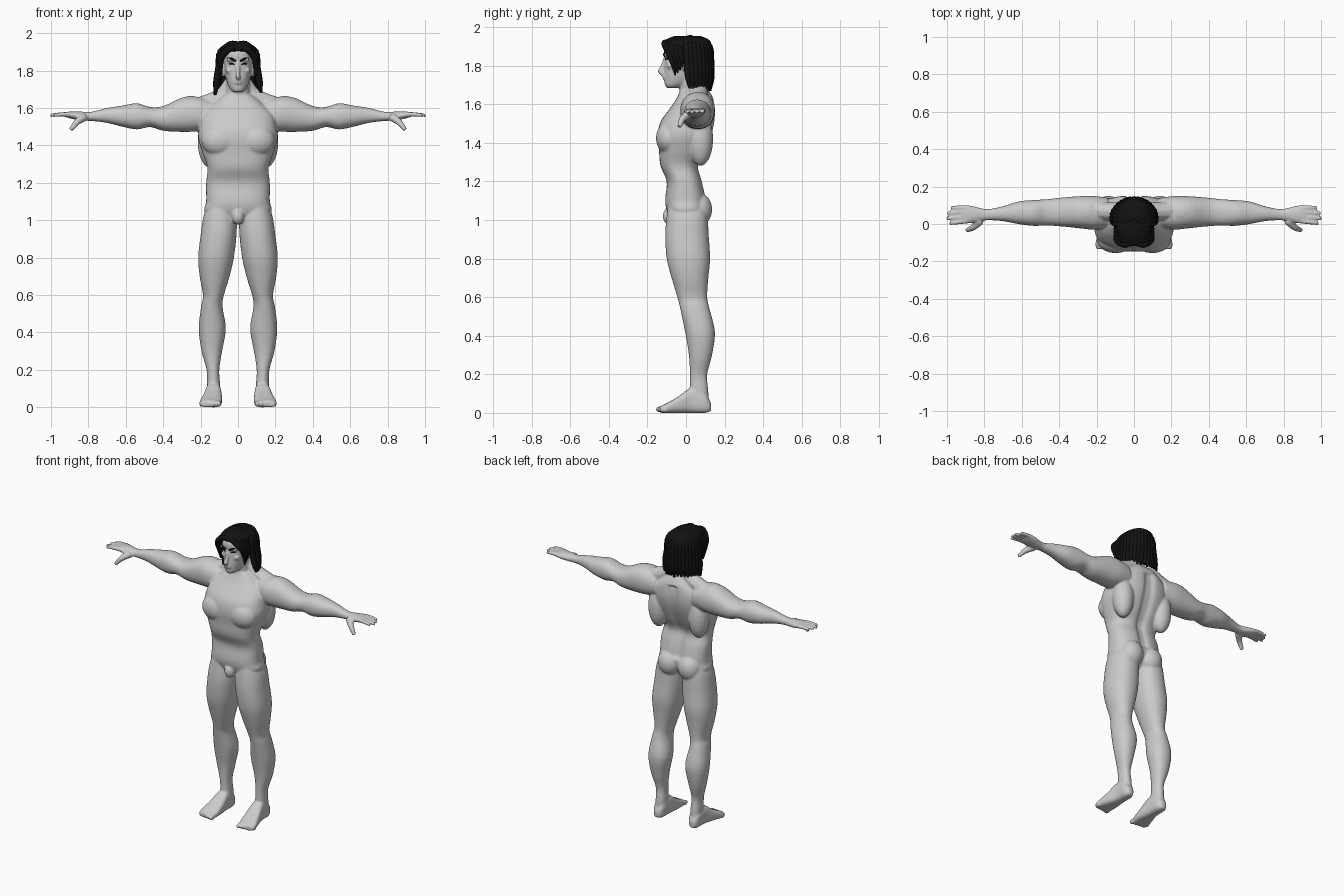
import bpy, bmesh, math, random
from mathutils import Vector, Matrix
from mathutils.bvhtree import BVHTree

random.seed(4)
if "Cube" in bpy.data.objects:
    bpy.data.objects.remove(bpy.data.objects["Cube"])


def make_material(name, colour):
    mat = bpy.data.materials.new(name)
    mat.use_nodes = True
    mat.diffuse_color = colour
    mat.node_tree.nodes["Principled BSDF"].inputs["Base Color"].default_value = colour
    return mat


skin = make_material("grey skin", (0.6, 0.6, 0.6, 1))
black = make_material("black hair", (0.006, 0.006, 0.006, 1))


def spline(rows, steps=4):
    """Smooth interpolation through rows of numbers."""
    out = []
    for i in range(len(rows) - 1):
        p0, p1 = rows[max(i - 1, 0)], rows[i]
        p2, p3 = rows[i + 1], rows[min(i + 2, len(rows) - 1)]
        for k in range(steps):
            t = k / steps
            out.append([b + 0.5 * t * (c - a + t * (2 * a - 5 * b + 4 * c - d
                        + t * (3 * (b - c) + d - a)))
                        for a, b, c, d in zip(p0, p1, p2, p3)])
    return out + [list(rows[-1])]


def skin_rings(bm, rings):
    rings = [[bm.verts.new(p) for p in ring] for ring in rings]
    n = len(rings[0])
    for r, s in zip(rings, rings[1:]):
        for i in range(n):
            j = (i + 1) % n
            bm.faces.new((r[i], r[j], s[j], s[i]))
    bm.faces.new(rings[0])
    bm.faces.new(rings[-1])


def loft(bm, rows, place, power=2.4, n=32):
    """Rows are (position, a low, a high, b low, b high)."""
    rings = []
    for t, a0, a1, b0, b1 in spline(rows):
        ring = []
        for i in range(n):
            ang = math.tau * (i + 0.5) / n
            c, s = math.cos(ang), math.sin(ang)
            c = math.copysign(abs(c) ** (2 / power), c)
            s = math.copysign(abs(s) ** (2 / power), s)
            ring.append(place((a0 + a1 + (a1 - a0) * c) / 2, (b0 + b1 + (b1 - b0) * s) / 2, t))
        rings.append(ring)
    skin_rings(bm, rings)


def tube(bm, points, radii, n=10):
    path = spline([(*p, r) for p, r in zip(points, radii)])
    pos = [Vector(p[:3]) for p in path]
    side, rings = None, []
    for i, p in enumerate(pos):
        tan = (pos[min(i + 1, len(pos) - 1)] - pos[max(i - 1, 0)]).normalized()
        side = tan.orthogonal() if side is None else side - tan * side.dot(tan)
        side.normalize()
        up = tan.cross(side)
        rings.append([p + path[i][3] * (side * math.cos(a) + up * math.sin(a))
                      for a in (math.tau * k / n for k in range(n))])
    skin_rings(bm, rings)


def ball(bm, centre, size):
    bmesh.ops.create_icosphere(bm, subdivisions=3, radius=1,
                               matrix=Matrix.LocRotScale(Vector(centre), None, Vector(size)))


def mirror_x(bm):
    new = bmesh.ops.duplicate(bm, geom=bm.verts[:] + bm.edges[:] + bm.faces[:])["geom"]
    for v in new:
        if isinstance(v, bmesh.types.BMVert):
            v.co.x *= -1


def finish(bm, name, mat):
    bmesh.ops.recalc_face_normals(bm, faces=bm.faces[:])
    mesh = bpy.data.meshes.new(name)
    bm.to_mesh(mesh)
    bm.free()
    mesh.materials.append(mat)
    for p in mesh.polygons:
        p.use_smooth = True
    obj = bpy.data.objects.new(name, mesh)
    bpy.context.scene.collection.objects.link(obj)
    return obj


def upright(a, b, t):
    return (a, b, t)


def symmetric(rows):
    return [(z, -w, w, front, back) for z, w, front, back in rows]


body = bmesh.new()

# Leg
loft(body, [
    (1.09, .03, .155, -.09, .10), (1.02, .008, .185, -.10, .112), (.92, .008, .2, -.108, .118),
    (.80, .022, .213, -.10, .125), (.70, .045, .205, -.075, .116), (.60, .075, .187, -.045, .11),
    (.54, .083, .197, -.03, .122), (.42, .065, .21, -.005, .15), (.30, .085, .195, .015, .135),
    (.20, .1, .168, .02, .11), (.12, .096, .165, .02, .115), (.03, .095, .165, .02, .12)],
    upright, 2.2)

# Foot and toes
loft(body, [
    (.13, .115, .15, .01, .05), (.10, .095, .167, 0, .1), (.03, .09, .172, 0, .13),
    (-.04, .085, .19, 0, .085), (-.10, .087, .205, 0, .05), (-.135, .095, .2, 0, .035)],
    lambda a, b, t: (a, t, b), 3)
for i in range(5):
    ball(body, (.102 + .023 * i, -.132 + .006 * i, .018), (.014, .026 - .002 * i, .017))

# Arm
loft(body, [
    (.14, 1.49, 1.64, -.02, .14), (.22, 1.475, 1.66, -.03, .15), (.30, 1.472, 1.655, -.022, .148),
    (.40, 1.478, 1.61, -.012, .14), (.47, 1.498, 1.605, -.008, .132), (.54, 1.485, 1.625, -.01, .128),
    (.62, 1.50, 1.612, 0, .12), (.70, 1.52, 1.60, .015, .095), (.78, 1.53, 1.58, .02, .08),
    (.83, 1.532, 1.58, .014, .088), (.88, 1.54, 1.582, .003, .1), (.92, 1.55, 1.578, .008, .097)],
    lambda a, b, t: (t, b, a), 2.2)

# Fingers and thumb
for tip, y0, y1 in ((.987, .016, .003), (1.003, .04, .03), (1.0, .064, .058), (.98, .088, .087)):
    tube(body, [(.89, y0, 1.564), (.94, (y0 + y1) / 2, 1.566), (tip, y1, 1.56)], (.014, .0125, .01))
tube(body, [(.82, .02, 1.552), (.86, -.018, 1.525), (.895, -.034, 1.482)], (.024, .018, .012))

# Muscle masses
ball(body, (.25, .063, 1.575), (.1, .088, .09))
ball(body, (.098, -.09, 1.425), (.098, .066, .085))
ball(body, (.15, .075, 1.42), (.066, .066, .14))
ball(body, (.075, .068, 1.055), (.076, .068, .085))
tube(body, [(.03, .06, 1.74), (.08, .065, 1.66), (.2, .07, 1.61)], (.045, .05, .05))

# Brow, cheek, eyelid and ear
ball(body, (.032, -.1, 1.857), (.032, .014, .011))
ball(body, (.045, -.08, 1.8), (.022, .02, .018))
ball(body, (.08, .0, 1.8), (.014, .022, .036))
mirror_x(body)


# Torso with a spine groove
def torso_point(a, b, t):
    if b > 0 and 1.1 < t < 1.62:
        b -= .022 * math.exp(-(a / .03) ** 2)
    return (a, b, t)


loft(body, symmetric([
    (.985, .06, -.06, .05), (1.04, .175, -.095, .095), (1.10, .17, -.108, .105),
    (1.20, .17, -.10, .085), (1.28, .163, -.132, .065), (1.36, .19, -.14, .10),
    (1.44, .212, -.147, .132), (1.51, .205, -.132, .15), (1.57, .19, -.09, .152),
    (1.62, .14, -.055, .145), (1.67, .08, -.03, .12)]), torso_point, 2.6, 64)
ball(body, (0, -.085, 1.02), (.034, .036, .045))

# Neck, head, nose and lips
loft(body, symmetric([(1.58, .08, -.05, .1), (1.65, .067, -.035, .1), (1.78, .062, -.035, .085)]),
     upright, 2)
loft(body, symmetric([
    (1.684, .02, -.10, -.05), (1.70, .042, -.11, 0), (1.74, .06, -.113, .06),
    (1.79, .07, -.112, .085), (1.84, .076, -.11, .1), (1.89, .08, -.115, .11),
    (1.93, .065, -.085, .095), (1.95, .03, -.03, .05)]), upright, 2.2)
tube(body, [(0, -.104, 1.85), (0, -.122, 1.795), (0, -.134, 1.769), (0, -.108, 1.758)],
     (.009, .011, .014, .013))
for z in (1.734, 1.746):
    ball(body, (0, -.11, z), (.024, .013, .006))

# Fuse the body parts into one smooth surface
body = finish(body, "body", skin)
fuse = body.modifiers.new("fuse", 'REMESH')
fuse.mode = 'VOXEL'
fuse.voxel_size = .0055
fuse.use_smooth_shade = True
soften = body.modifiers.new("soften", 'SMOOTH')
soften.factor = .5
soften.iterations = 9
bpy.context.view_layer.objects.active = body
for m in ("fuse", "soften"):
    bpy.ops.object.modifier_apply(modifier=m)

# Eyebrows and eyes laid on the face
surface = BVHTree.FromObject(body, bpy.context.evaluated_depsgraph_get())


def on_face(x, z):
    hit = surface.ray_cast(Vector((x, -1, z)), Vector((0, 1, 0)))[0]
    return hit if hit else Vector((x, -.1, z))


for name, points, radii in (
        ("eyebrows", ((.012, 1.85), (.034, 1.862), (.056, 1.866)), (.005, .007, .003)),
        ("eyes", ((.019, 1.832), (.033, 1.837), (.048, 1.834)), (.002, .0045, .002))):
    bm = bmesh.new()
    tube(bm, [on_face(*p) for p in points], radii)
    mirror_x(bm)
    finish(bm, name, black)

# Hair cap
hair = bmesh.new()
loft(hair, symmetric([
    (1.70, .1, .04, .12), (1.78, .1, .03, .13), (1.84, .098, .01, .13), (1.875, .097, -.06, .132),
    (1.91, .095, -.116, .132), (1.935, .08, -.105, .12), (1.955, .04, -.06, .075)]), upright)
finish(hair, "hair_cap", black)

# Long locks around the back and sides
locks = bmesh.new()
count = 19
for i in range(count):
    ang = math.radians(-100 + 200 * i / (count - 1))
    s, c = math.sin(ang), math.cos(ang)
    tube(locks, [(.03 * s, .02 + .05 * c, 1.943), (.093 * s, .02 + .1 * c, 1.9),
                 (.102 * s, .025 + .103 * c, 1.82), (.115 * s, .03 + .1 * c, 1.74),
                 (.124 * s, .035 + .09 * c, 1.675 + random.uniform(-.01, .012))],
         (.013, .018, .019, .018, .006))
finish(locks, "back_locks", black)

# Parted fringe falling beside the face
fringe = bmesh.new()
for k in range(6):
    u = k / 5
    tube(fringe, [(.008, -.1 + .13 * u, 1.922 + .025 * u), (.05, -.11 + .12 * u, 1.915 + .02 * u),
                  (.088, -.09 + .1 * u, 1.87), (.094, -.07 + .08 * u, 1.815 + .03 * u),
                  (.09, -.055 + .06 * u, 1.75 + .07 * u)],
         (.012, .018, .018, .013, .004))
mirror_x(fringe)
finish(fringe, "fringe", black)
